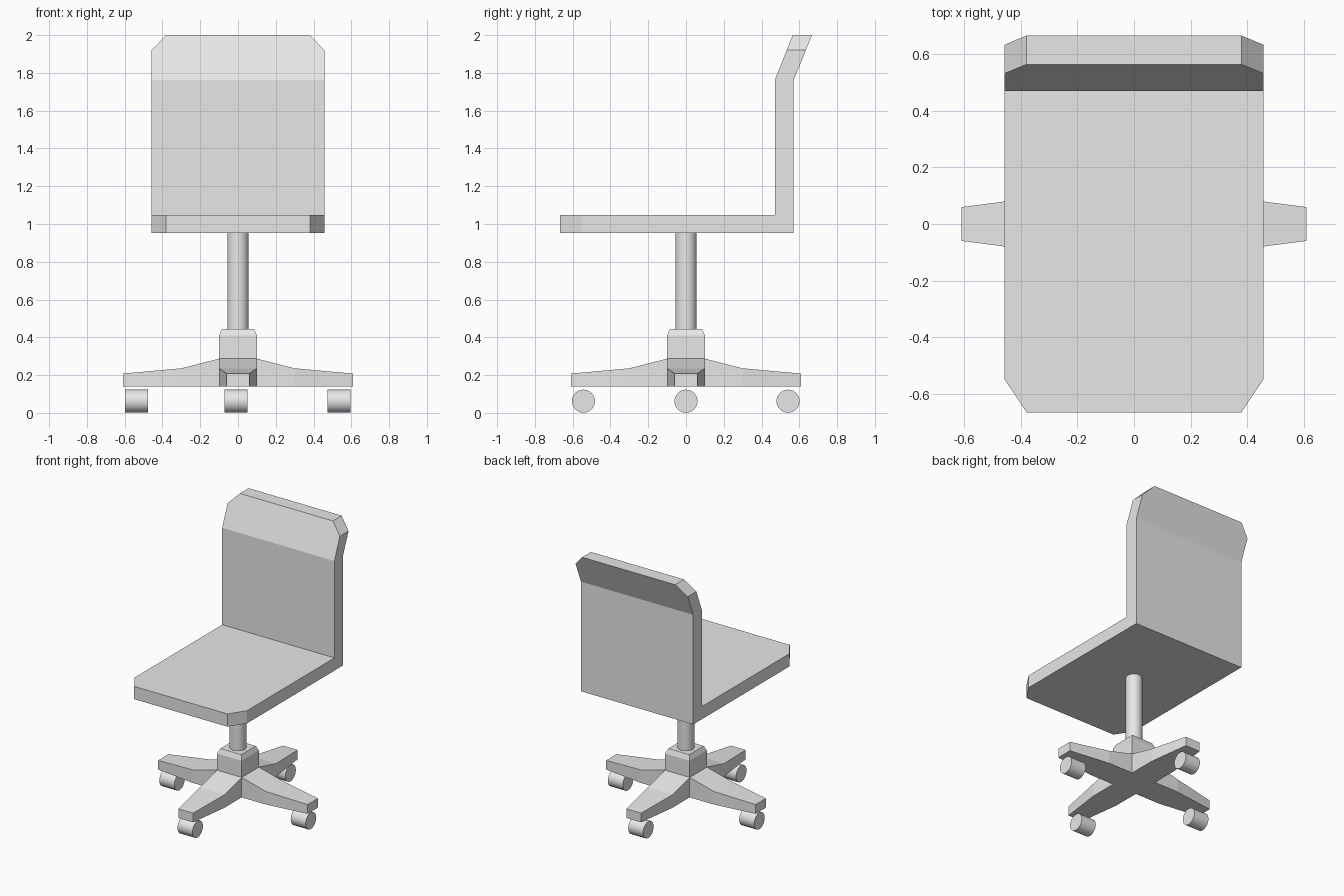
import bpy, bmesh, math
from mathutils import Vector, Matrix

cube = bpy.data.objects.get("Cube")
if cube:
    bpy.data.objects.remove(cube, do_unlink=True)

# Single grey material
grey = bpy.data.materials.new("light_grey")
grey.use_nodes = True
colour = (0.8, 0.8, 0.8, 1)
grey.diffuse_color = colour
grey.node_tree.nodes["Principled BSDF"].inputs["Base Color"].default_value = colour


def finish(name, bm):
    bmesh.ops.recalc_face_normals(bm, faces=bm.faces)
    mesh = bpy.data.meshes.new(name)
    bm.to_mesh(mesh)
    bm.free()
    mesh.materials.append(grey)
    obj = bpy.data.objects.new(name, mesh)
    bpy.context.collection.objects.link(obj)
    return obj


def cylinder(name, radius, length, centre, axis):
    rotation = Matrix.Rotation(math.pi / 2, 4, 'Y') if axis == 'X' else Matrix()
    bm = bmesh.new()
    bmesh.ops.create_cone(bm, cap_ends=True, segments=32, radius1=radius,
                          radius2=radius, depth=length,
                          matrix=Matrix.Translation(centre) @ rotation)
    obj = finish(name, bm)
    bpy.ops.object.select_all(action='DESELECT')
    obj.select_set(True)
    bpy.context.view_layer.objects.active = obj
    bpy.ops.object.shade_smooth_by_angle(angle=math.radians(40))


def loft(bm, rings):
    """Bridge rings of four vertices and cap both ends."""
    loops = [[bm.verts.new(p) for p in ring] for ring in rings]
    for a, b in zip(loops, loops[1:]):
        for i in range(4):
            j = (i + 1) % 4
            bm.faces.new((a[i], a[j], b[j], b[i]))
    bm.faces.new(loops[0])
    bm.faces.new(loops[-1])


# Seat and backrest: one side profile extruded across, then corners cut off
half = 0.458
profile = [(-0.667, 0.953), (0.57, 0.953), (0.57, 1.762), (0.667, 2.0),
           (0.565, 2.0), (0.47, 1.762), (0.47, 1.047), (-0.667, 1.047)]
bm = bmesh.new()
side = bm.faces.new([bm.verts.new((-half, y, z)) for y, z in profile])
moved = bmesh.ops.extrude_face_region(bm, geom=[side])["geom"]
bmesh.ops.translate(bm, vec=(2 * half, 0, 0),
                    verts=[v for v in moved if isinstance(v, bmesh.types.BMVert)])
for s in (-1, 1):
    cuts = [(Vector((s * half, 0, 1.92)), Vector((s * 0.08, 0, 0.078))),
            (Vector((s * half, -0.55, 0)), Vector((s * 0.117, -0.078, 0)))]
    for point, normal in cuts:
        cut = bmesh.ops.bisect_plane(bm, geom=bm.verts[:] + bm.edges[:] + bm.faces[:],
                                     plane_co=point, plane_no=normal, clear_outer=True)
        edges = [e for e in cut["geom_cut"] if isinstance(e, bmesh.types.BMEdge)]
        bmesh.ops.holes_fill(bm, edges=edges, sides=0)
finish("seat_and_backrest", bm)

# Central column
cylinder("column", 0.056, 0.53, (0, 0, 0.695), 'Z')


# Hub with tapered top
def square(w, z):
    return [(-w, -w, z), (w, -w, z), (w, w, z), (-w, w, z)]


bm = bmesh.new()
loft(bm, [square(0.1, 0.14), square(0.1, 0.41), square(0.085, 0.445)])
finish("hub", bm)

# Four legs: distance, half width, top height
stations = [(0.1, 0.1, 0.287), (0.3, 0.1, 0.236), (0.61, 0.06, 0.208)]
for i, name in enumerate(("left", "back", "right", "front")):
    bm = bmesh.new()
    loft(bm, [[(d, -w, 0.14), (d, w, 0.14), (d, w, top), (d, -w, top)]
              for d, w, top in stations])
    bmesh.ops.rotate(bm, verts=bm.verts, matrix=Matrix.Rotation(i * math.pi / 2, 3, 'Z'))
    finish(name + "_leg", bm)

# Casters all roll the same way
for name, x, y in (("left", 0.534, 0), ("right", -0.538, 0),
                   ("front", -0.01, -0.543), ("back", -0.01, 0.54)):
    cylinder(name + "_caster", 0.061, 0.122, (x, y, 0.062), 'X')
